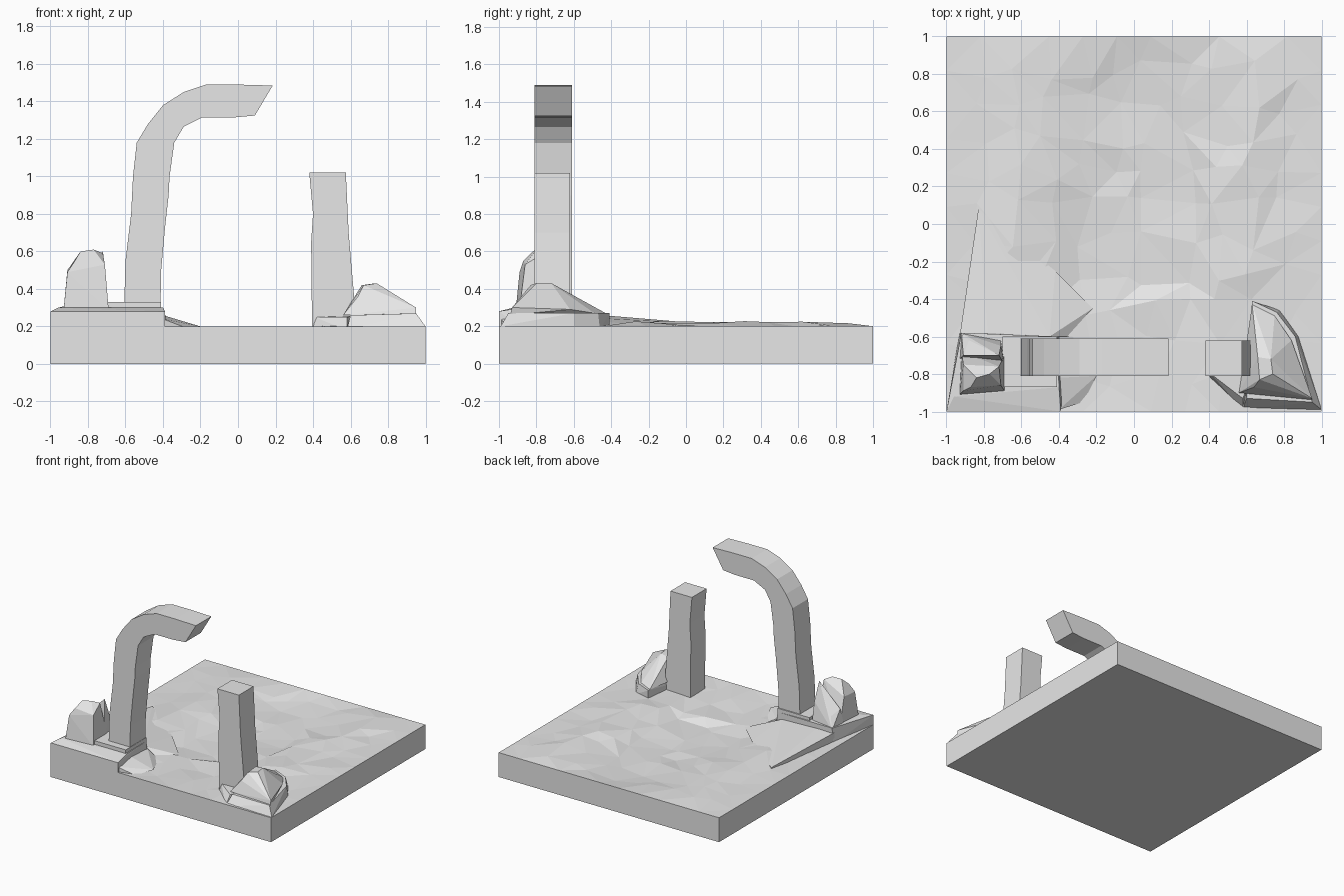
import bpy, bmesh, math, random
from mathutils import Vector

random.seed(4)
cube = bpy.data.objects.get("Cube")
if cube:
    bpy.data.objects.remove(cube, do_unlink=True)

stone = bpy.data.materials.new("grey_stone")
stone.use_nodes = True
stone.diffuse_color = (0.8, 0.8, 0.8, 1)
stone.node_tree.nodes["Principled BSDF"].inputs["Base Color"].default_value = (0.8, 0.8, 0.8, 1)


def finish(name, bm):
    bmesh.ops.recalc_face_normals(bm, faces=bm.faces)
    mesh = bpy.data.meshes.new(name)
    bm.to_mesh(mesh)
    bm.free()
    mesh.materials.append(stone)
    obj = bpy.data.objects.new(name, mesh)
    bpy.context.scene.collection.objects.link(obj)
    return obj


def rock(name, points):
    """Faceted lump spanned by a few corner points."""
    bm = bmesh.new()
    for p in points:
        bm.verts.new(p)
    result = bmesh.ops.convex_hull(bm, input=bm.verts)
    loose = [v for v in bm.verts if not v.link_faces]
    bmesh.ops.delete(bm, geom=loose, context='VERTS')
    bmesh.ops.dissolve_limit(bm, angle_limit=0.03, verts=bm.verts, edges=bm.edges)
    return finish(name, bm)


def slab(name, outline, y0, y1):
    """Front outline (x, z) extruded in depth."""
    bm = bmesh.new()
    face = bm.faces.new([bm.verts.new((x, y0, z)) for x, z in outline])
    ext = bmesh.ops.extrude_face_region(bm, geom=[face])
    moved = [g for g in ext["geom"] if isinstance(g, bmesh.types.BMVert)]
    bmesh.ops.translate(bm, verts=moved, vec=(0, y1 - y0, 0))
    return finish(name, bm)


# Ground block with a shallow uneven basin between two low banks
bm = bmesh.new()
bmesh.ops.create_grid(bm, x_segments=11, y_segments=11, size=1)
for v in bm.verts:
    x, y = v.co.x, v.co.y
    v.co.z = 0.2
    if v.is_boundary:
        continue
    v.co.x += random.uniform(-0.06, 0.06)
    v.co.y += random.uniform(-0.06, 0.06)
    fade = min(1, (1 - max(abs(x), abs(y))) / 0.3)
    basin = max(0, 1 - (x / 0.5) ** 2)
    bank = math.exp(-((abs(x) - 0.6) / 0.2) ** 2)
    if y < -0.4:
        basin, bank = basin * 0.3, bank * 0.3
    v.co.z += fade * (0.025 * bank - 0.04 * basin) + random.uniform(-0.012, 0.006) * fade
bmesh.ops.triangulate(bm, faces=bm.faces)
rim = [e for e in bm.edges if e.is_boundary]
ext = bmesh.ops.extrude_edge_only(bm, edges=rim)
for v in ext["geom"]:
    if isinstance(v, bmesh.types.BMVert):
        v.co.z = 0
bmesh.ops.holes_fill(bm, edges=[e for e in bm.edges if e.is_boundary])
bmesh.ops.dissolve_limit(bm, angle_limit=0.01, verts=bm.verts, edges=bm.edges)
finish("ground_block", bm)

# Broken arch, curving over toward the other pillar
outer = [(-0.61, 0.2), (-0.6, 0.55), (-0.57, 0.8), (-0.56, 1), (-0.54, 1.18), (-0.48, 1.28),
         (-0.4, 1.38), (-0.29, 1.45), (-0.17, 1.49), (0, 1.49), (0.185, 1.485)]
inner = [(0.09, 1.325), (-0.02, 1.315), (-0.19, 1.315), (-0.29, 1.265), (-0.34, 1.18),
         (-0.365, 1), (-0.37, 0.9), (-0.39, 0.72), (-0.41, 0.5), (-0.415, 0.2)]
slab("broken_arch", outer + inner, -0.81, -0.61)

# Broken pillar
slab("broken_pillar", [(0.395, 0.18), (0.39, 0.65), (0.4, 0.8), (0.38, 1.02), (0.575, 1.02),
                       (0.59, 0.7), (0.62, 0.35), (0.62, 0.18)], -0.81, -0.62)

# Raised corner on the right-hand side of the model
corner = [(-1, -1), (-0.39, -1), (-0.38, -0.87), (-0.4, -0.6), (-0.93, -0.58)]
rock("corner_platform", [(x, y, 0.18) for x, y in corner]
     + [(-1, -1, 0.28), (-0.39, -1, 0.28), (-0.4, -0.87, 0.3),
        (-0.41, -0.6, 0.3), (-0.92, -0.58, 0.31), (-0.96, -0.92, 0.3)])
rock("arch_step", [(x, y, z) for x in (-0.7, -0.41) for y in (-0.87, -0.6) for z in (0.2, 0.33)])
rock("front_rubble", [(-0.4, -0.99, 0.18), (-0.4, -0.99, 0.24), (-0.4, -0.82, 0.26),
                      (-0.4, -0.6, 0.24), (-0.2, -0.81, 0.2), (-0.27, -0.95, 0.19),
                      (-0.3, -0.6, 0.18), (-0.4, -0.6, 0.17)])
rock("bank_slope", [(-0.93, -0.6, 0.27), (-0.78, -0.58, 0.27), (-0.45, -0.6, 0.25),
                    (-0.83, 0.08, 0.215), (-0.42, -0.25, 0.2), (-0.22, -0.45, 0.18),
                    (-0.93, -0.6, 0.17), (-0.3, -0.6, 0.17), (-0.83, 0.08, 0.17)])

# Boulder on the raised corner: main lump and a smaller peak behind it
rock("corner_boulder", [(-0.93, -0.91, 0.29), (-0.69, -0.89, 0.29), (-0.69, -0.7, 0.29),
                        (-0.92, -0.68, 0.29), (-0.91, -0.89, 0.49), (-0.87, -0.87, 0.55),
                        (-0.71, -0.86, 0.53), (-0.84, -0.82, 0.6), (-0.77, -0.8, 0.61),
                        (-0.72, -0.76, 0.59), (-0.91, -0.75, 0.5)])
rock("back_boulder", [(-0.93, -0.72, 0.29), (-0.69, -0.75, 0.29), (-0.71, -0.62, 0.29),
                      (-0.92, -0.58, 0.29), (-0.91, -0.7, 0.42), (-0.88, -0.62, 0.38),
                      (-0.72, -0.7, 0.6), (-0.71, -0.65, 0.45), (-0.79, -0.7, 0.5)])

# Rock heap beside the pillar: low ledges and a sloping peak
rock("pillar_ledge", [(0.4, -0.82, 0.18), (0.58, -0.99, 0.18), (0.65, -0.6, 0.18),
                      (0.41, -0.8, 0.25), (0.58, -0.93, 0.25), (0.65, -0.75, 0.26)])
rock("heap_base", [(0.58, -0.99, 0.18), (1, -0.99, 0.2), (0.88, -0.6, 0.18), (0.78, -0.46, 0.18),
                   (0.63, -0.41, 0.18), (0.6, -0.93, 0.26), (0.95, -0.95, 0.27),
                   (0.86, -0.6, 0.27), (0.76, -0.47, 0.27), (0.63, -0.41, 0.27)])
rock("heap_peak", [(0.56, -0.9, 0.26), (0.95, -0.94, 0.26), (0.95, -0.93, 0.3), (0.84, -0.62, 0.29),
                   (0.75, -0.49, 0.27), (0.63, -0.43, 0.27), (0.64, -0.87, 0.36),
                   (0.67, -0.83, 0.42), (0.74, -0.8, 0.43), (0.73, -0.72, 0.43),
                   (0.66, -0.71, 0.42), (0.65, -0.61, 0.36)])
